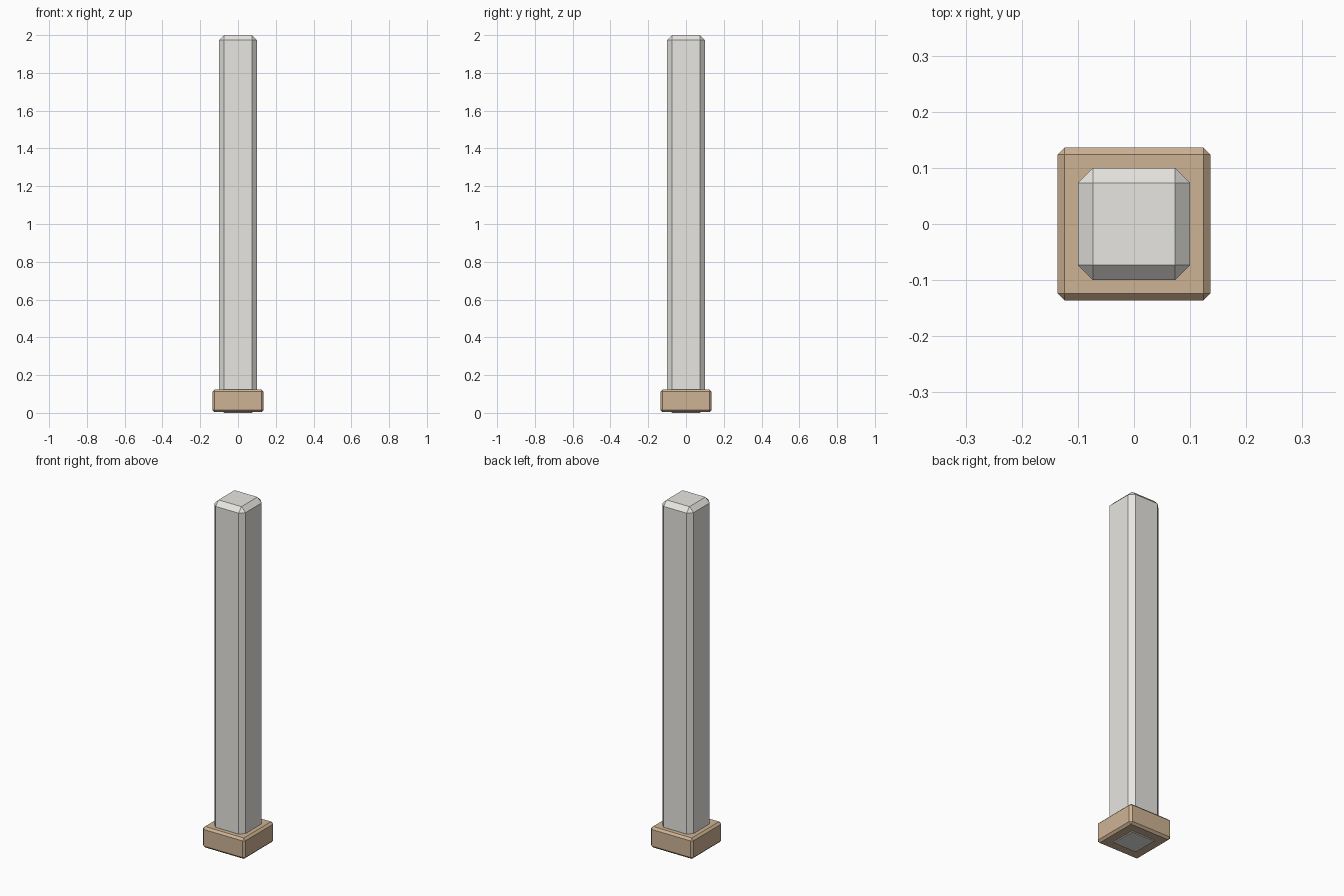
import bpy

if "Cube" in bpy.data.objects:
    bpy.data.objects.remove(bpy.data.objects["Cube"])


def material(name, color):
    m = bpy.data.materials.new(name)
    m.diffuse_color = color
    m.use_nodes = True
    m.node_tree.nodes["Principled BSDF"].inputs["Base Color"].default_value = m.diffuse_color
    return m


def chamfered_box(name, half, z0, z1, bevel, mat=None):
    bpy.ops.mesh.primitive_cube_add(size=1, location=(0, 0, (z0 + z1) / 2))
    ob = bpy.context.object
    ob.name = name
    ob.scale = (2 * half, 2 * half, z1 - z0)
    bpy.ops.object.transform_apply(location=False, rotation=False, scale=True)
    mod = ob.modifiers.new("chamfer", 'BEVEL')
    mod.width = bevel
    mod.segments = 1
    if mat:
        ob.data.materials.append(mat)
    return ob


# Tall post, running down through the base
chamfered_box("post", 0.1, 0.0, 2.0, 0.027,
              material("pale_stone", (0.80, 0.79, 0.75, 1)))

# Wooden foot block, slightly above the post's underside
chamfered_box("base_block", 0.136, 0.004, 0.124, 0.012,
              material("brown_wood", (0.62, 0.45, 0.30, 1)))
